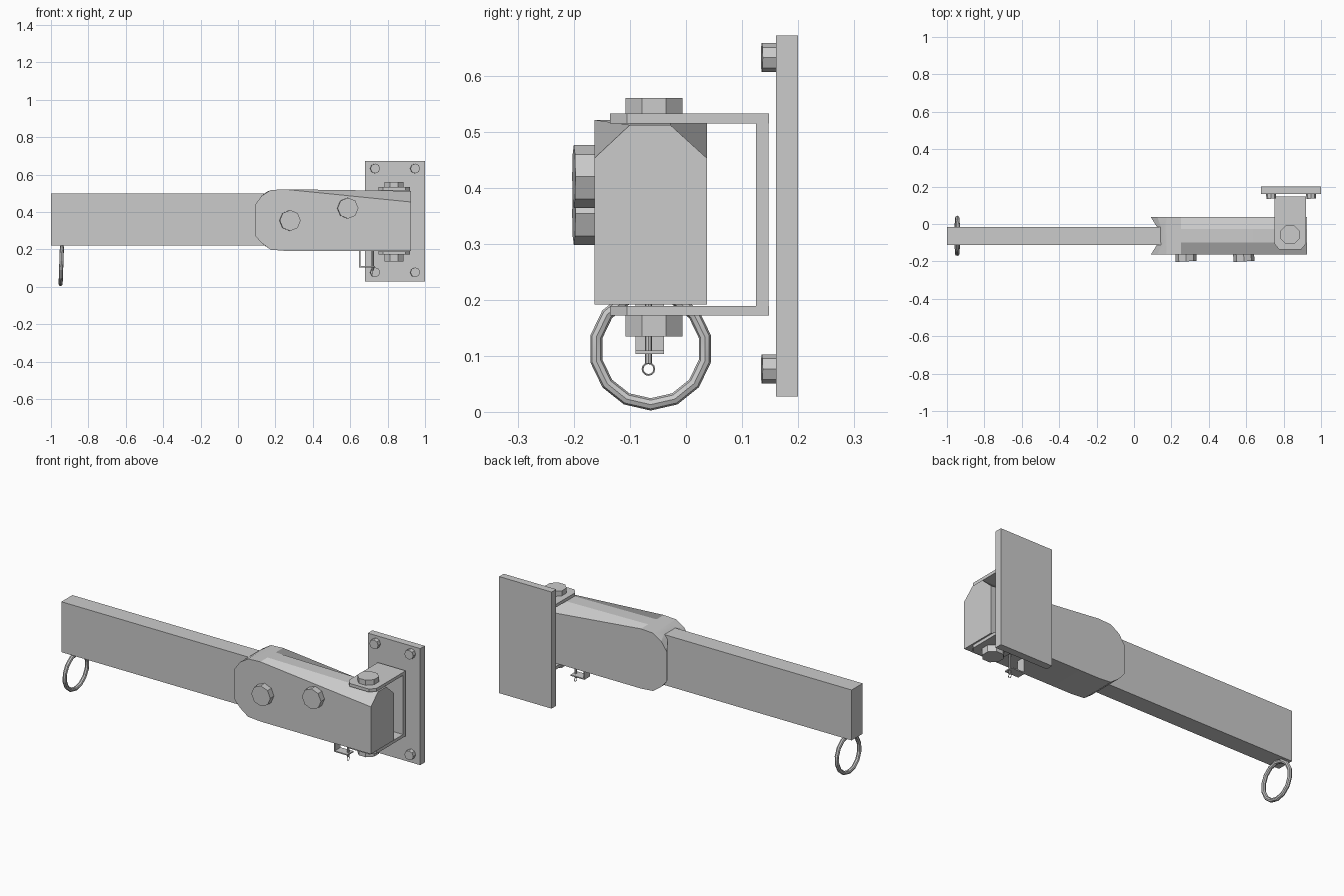
import bpy, bmesh
from math import pi, radians
from mathutils import Vector

if "Cube" in bpy.data.objects:
    bpy.data.objects.remove(bpy.data.objects["Cube"])

CY = -0.063  # centre plane of the arm


def add_mesh(name, bm):
    bmesh.ops.recalc_face_normals(bm, faces=bm.faces)
    me = bpy.data.meshes.new(name)
    bm.to_mesh(me)
    bm.free()
    ob = bpy.data.objects.new(name, me)
    bpy.context.collection.objects.link(ob)
    return ob


def box(name, lo, hi):
    bm = bmesh.new()
    bmesh.ops.create_cube(bm, size=1)
    lo, hi = Vector(lo), Vector(hi)
    for v in bm.verts:
        v.co = (lo + hi) / 2 + v.co * (hi - lo)
    return add_mesh(name, bm)


def prism(name, pts, z0, z1):
    bm = bmesh.new()
    face = bm.faces.new([bm.verts.new((x, y, z0)) for x, y in pts])
    new = bmesh.ops.extrude_face_region(bm, geom=[face])["geom"]
    for v in new:
        if isinstance(v, bmesh.types.BMVert):
            v.co.z = z1
    return add_mesh(name, bm)


def bolt(name, centre, radius, depth, rot=(0, 0, 0), sides=8):
    bpy.ops.mesh.primitive_cylinder_add(vertices=sides, radius=radius, depth=depth,
                                        location=centre, rotation=rot)
    bpy.context.object.name = name


def ring(name, centre, major, minor, segs, sides, tilt=0):
    bpy.ops.mesh.primitive_torus_add(major_segments=segs, minor_segments=sides,
                                     major_radius=major, minor_radius=minor,
                                     location=centre, rotation=(0, pi / 2 + tilt, 0))
    bpy.context.object.name = name


# Long flat arm and the pull ring at its tip
box("arm_bar", (-1, -0.111, 0.22), (0.3, -0.015, 0.498))
ring("pull_ring", (-0.945, CY, 0.113), 0.099, 0.011, 14, 8, radians(2))

# Housing: lofted sections (side x, mid x, side low, side high, mid low, mid high)
sections = [(0.09, 0.13, 0.275, 0.435, 0.25, 0.485),
            (0.125, 0.15, 0.235, 0.485, 0.215, 0.505),
            (0.175, 0.175, 0.198, 0.517, 0.198, 0.517),
            (0.25, 0.25, 0.192, 0.521, 0.192, 0.521),
            (0.925, 0.925, 0.192, 0.453, 0.192, 0.512)]
bm = bmesh.new()
rings = []
for xs, xm, slo, shi, mlo, mhi in sections:
    pts = [(xs, -0.163, slo), (xs, -0.163, shi), (xm, -0.1, mhi), (xm, -0.028, mhi),
           (xs, 0.037, shi), (xs, 0.037, slo), (xm, -0.028, mlo), (xm, -0.1, mlo)]
    rings.append([bm.verts.new(p) for p in pts])
for a, b in zip(rings, rings[1:]):
    for i in range(8):
        j = (i + 1) % 8
        bm.faces.new((a[i], a[j], b[j], b[i]))
f = rings[0]
for quad in ((0, 1, 2, 7), (7, 2, 3, 6), (6, 3, 4, 5)):
    bm.faces.new([f[i] for i in quad])
bm.faces.new(rings[-1])
housing = add_mesh("housing", bm)
bpy.context.view_layer.objects.active = housing
housing.select_set(True)
bpy.ops.object.shade_smooth_by_angle(angle=radians(20))

# Bolts through the housing side
for n, (x, z) in enumerate(((0.278, 0.354), (0.587, 0.42))):
    bolt(f"housing_bolt_{n}", (x, -0.178, z), 0.056, 0.044, (pi / 2, 0, radians(3)))

# U-shaped hinge bracket: two ears joined by a web
ear = [(0.75, 0.148), (0.92, 0.148), (0.92, -0.105), (0.895, -0.135),
       (0.775, -0.135), (0.75, -0.105)]
for name, z0, z1 in (("upper_ear", 0.515, 0.532), ("lower_ear", 0.172, 0.189)):
    prism(name, ear, z0, z1)
box("bracket_web", (0.75, 0.125, 0.18), (0.92, 0.147, 0.52))

# Hinge pin heads
bolt("hinge_bolt_top", (0.834, -0.057, 0.543), 0.055, 0.034, (0, 0, pi / 8))
bolt("hinge_bolt_bottom", (0.834, -0.057, 0.155), 0.055, 0.04, (0, 0, pi / 8))

# Wall plate with four corner bolts
box("wall_plate", (0.68, 0.16, 0.028), (1, 0.2, 0.671))
for x in (0.733, 0.947):
    for z in (0.077, 0.632):
        bolt("plate_bolt", (x, 0.148, z), 0.026, 0.026, (pi / 2, 0, radians(4)))

# Latch under the housing: bent strip, pin and small ring
box("latch_strip_upright", (0.648, -0.09, 0.106), (0.654, -0.039, 0.195))
box("latch_strip_foot", (0.648, -0.09, 0.104), (0.732, -0.039, 0.11))
bolt("latch_pin", (0.72, -0.067, 0.142), 0.006, 0.11, sides=8)
ring("latch_ring", (0.72, -0.067, 0.077), 0.0105, 0.0016, 12, 6)
